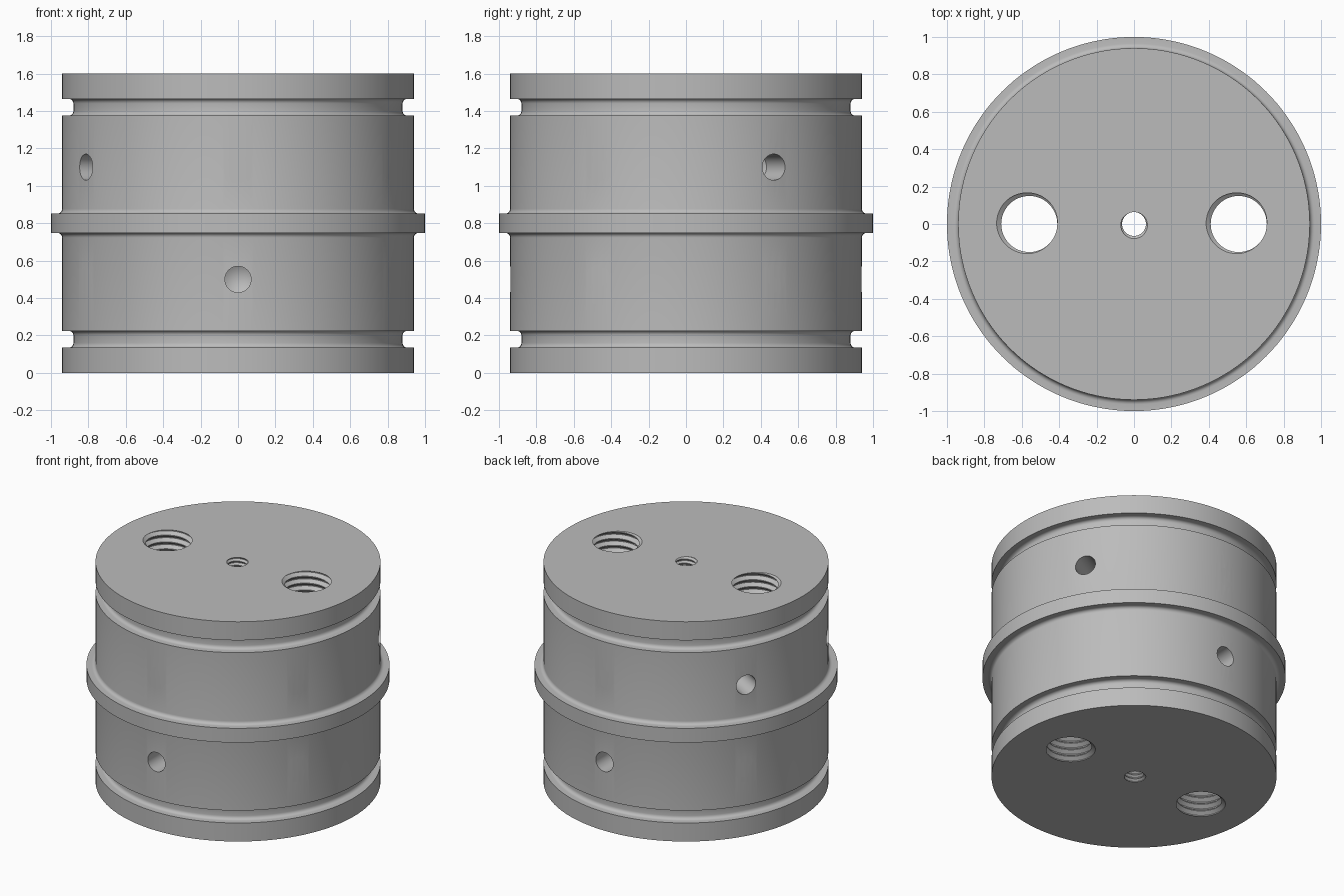
import bpy, bmesh, math
from mathutils import Matrix

cube = bpy.data.objects.get("Cube")
if cube:
    bpy.data.objects.remove(cube, do_unlink=True)

H, MID, R = 1.6, 0.8, 0.94

steel = bpy.data.materials.new("satin grey metal")
steel.use_nodes = True
grey = (0.5, 0.5, 0.5, 1)
steel.diffuse_color = grey
steel.node_tree.nodes["Principled BSDF"].inputs["Base Color"].default_value = grey


def add_object(name, bm):
    bmesh.ops.recalc_face_normals(bm, faces=bm.faces)
    mesh = bpy.data.meshes.new(name)
    bm.to_mesh(mesh)
    bm.free()
    mesh.materials.append(steel)
    ob = bpy.data.objects.new(name, mesh)
    bpy.context.collection.objects.link(ob)
    return ob


def lathe(name, profile, segments, matrix=Matrix()):
    """Revolve a (radius, height) profile around z; both ends are on the axis."""
    bm = bmesh.new()
    verts = [bm.verts.new((r, 0, z)) for r, z in profile]
    edges = [bm.edges.new(pair) for pair in zip(verts, verts[1:])]
    bmesh.ops.spin(bm, geom=verts + edges, cent=(0, 0, 0), axis=(0, 0, 1),
                   angle=math.tau, steps=segments, use_duplicate=False)
    bmesh.ops.remove_doubles(bm, verts=bm.verts, dist=0.0001)
    # Merge the fans at the two ends into flat caps
    for z in (profile[0][1], profile[-1][1]):
        if abs(profile[1][1] - z) < 0.0001 or abs(profile[-2][1] - z) < 0.0001:
            tips = [v for v in bm.verts
                    if v.co.xy.length < 0.0001 and abs(v.co.z - z) < 0.0001]
            bmesh.ops.dissolve_verts(bm, verts=tips)
    bm.transform(matrix)
    return add_object(name, bm)


def fillet(r, z, rad, start, end, steps=5):
    """Points of a rounded inner corner, centred at r, z."""
    angles = [math.radians(start + (end - start) * i / steps) for i in range(steps + 1)]
    return [(r + rad * math.cos(a), z + rad * math.sin(a)) for a in angles]


def thread_cutter(name, x, crest, root, pitch, segments):
    """Solid with a helical V thread, longer than the body at both ends."""
    bm = bmesh.new()
    radii = (crest, crest, root, root)
    steps = (0, 0.12, 0.5, 0.62)
    turns = int(H / pitch) + 6
    rows = turns * 4
    grid = []
    for i in range(segments):
        a = math.tau * i / segments
        column = []
        for j in range(rows + (4 if i == 0 else 0)):
            z = (j // 4 + steps[j % 4] + i / segments - 3) * pitch
            r = radii[j % 4]
            column.append(bm.verts.new((x + r * math.cos(a), r * math.sin(a), z)))
        grid.append(column)
    for i in range(segments):
        wrap = i == segments - 1
        nxt = grid[0][4:] if wrap else grid[i + 1]
        for j in range(rows - 1):
            bm.faces.new((grid[i][j], nxt[j], nxt[j + 1], grid[i][j + 1]))
    # Close both ends with fans
    rim = [e for e in bm.edges if e.is_boundary]
    for low, z in ((True, -2.5 * pitch), (False, (turns - 2.5) * pitch)):
        hub = bm.verts.new((x, 0, z))
        for e in rim:
            if (e.verts[0].co.z < MID) == low:
                bm.faces.new((e.verts[0], e.verts[1], hub))
    return add_object(name, bm)


# Body: upper half profile with seal groove and centre flange, mirrored down
groove_r, f = 0.88, 0.025
half = [(0, H), (R, H), (R, 1.465)]
half += fillet(groove_r + f, 1.465 - f, f, 90, 180)
half += fillet(groove_r + f, 1.375 + f, f, 180, 270)
half += [(R, 1.375)]
half += fillet(R + f, 0.852 + f, f, 180, 270)
half += [(1.0, 0.852)]
profile = half + [(r, H - z) for r, z in reversed(half)]
body = lathe("grooved_body", profile, 144)

# Threaded through holes
cutters = [thread_cutter("left_port_cutter", 0.56, 0.15, 0.175, 0.05, 48),
           thread_cutter("right_port_cutter", -0.56, 0.15, 0.175, 0.05, 48),
           thread_cutter("centre_hole_cutter", 0, 0.064, 0.078, 0.03, 32)]

# Two rings of six drilled blind holes with conical ends
drill = [(0, 0.70), (0.07, 0.74), (0.07, 1.1), (0, 1.1)]
for z in (0.5, 1.1):
    for k in range(6):
        turn = Matrix.Rotation(math.radians(30 + 60 * k), 4, "Z")
        lay = Matrix.Rotation(math.pi / 2, 4, "Y")
        cutters.append(lathe("drill_cutter", drill, 32,
                             Matrix.Translation((0, 0, z)) @ turn @ lay))

# Cut every hole, then drop the cutters
bpy.context.view_layer.objects.active = body
for cutter in cutters:
    cutter.hide_render = True
    mod = body.modifiers.new("hole", "BOOLEAN")
    mod.operation = "DIFFERENCE"
    mod.solver = "EXACT"
    mod.object = cutter
    bpy.ops.object.modifier_apply(modifier=mod.name)
    bpy.data.objects.remove(cutter, do_unlink=True)

bpy.ops.object.select_all(action="DESELECT")
body.select_set(True)
bpy.ops.object.shade_smooth_by_angle(angle=math.radians(30))
